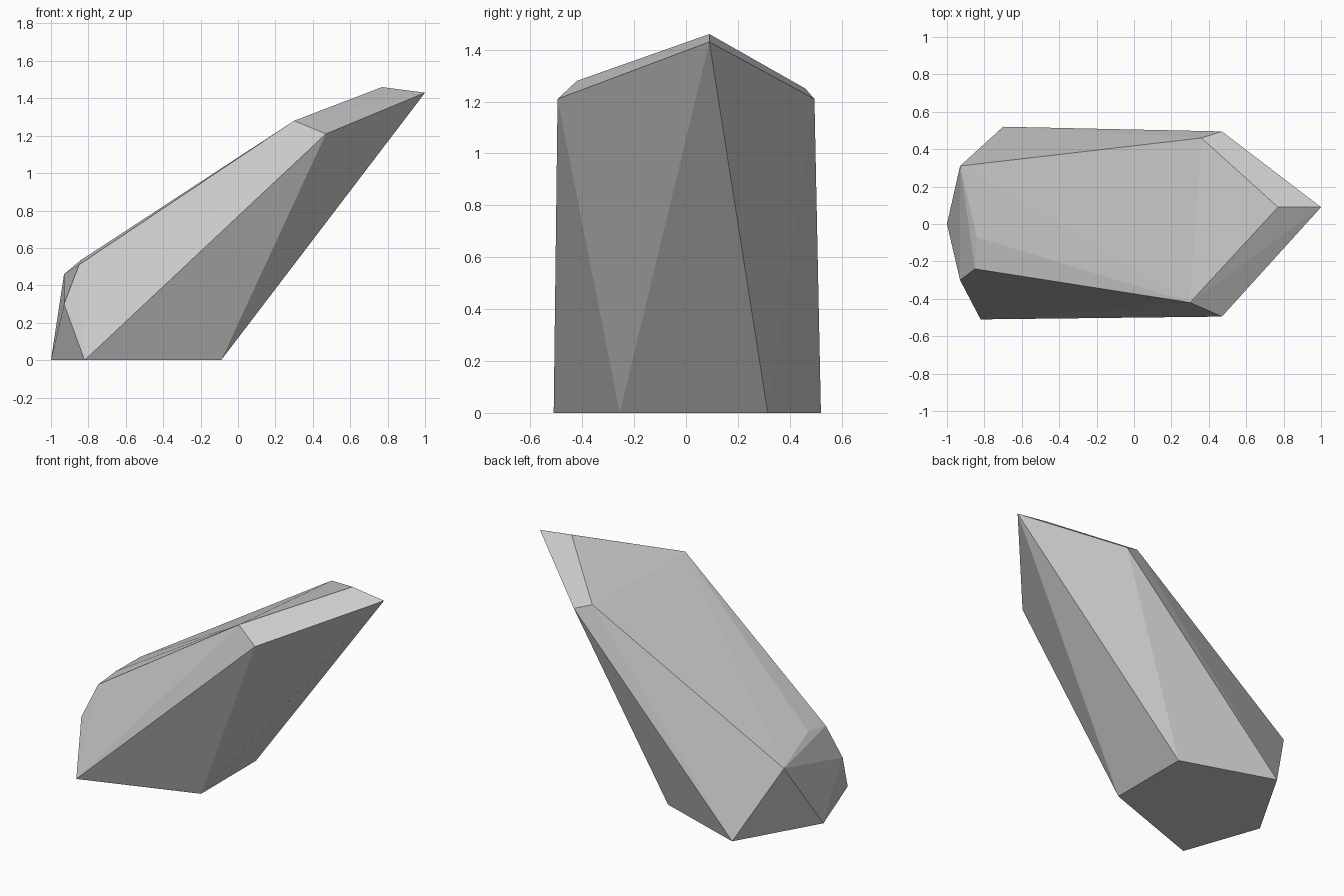
import bpy
import bmesh

default_cube = bpy.data.objects.get("Cube")
if default_cube:
    bpy.data.objects.remove(default_cube, do_unlink=True)


def flat_material(name, colour):
    material = bpy.data.materials.new(name)
    material.use_nodes = True
    material.diffuse_color = colour
    shader = material.node_tree.nodes["Principled BSDF"]
    shader.inputs["Base Color"].default_value = colour
    shader.inputs["Roughness"].default_value = 0.9
    return material


def faceted_solid(name, rings, cap, material):
    """Wrap corner rings in a convex skin and join the cap into one facet."""
    bm = bmesh.new()
    for ring in rings:
        for corner in ring:
            bm.verts.new(corner)
    cap_verts = {bm.verts.new(corner) for corner in cap}
    bmesh.ops.convex_hull(bm, input=list(bm.verts))

    # Join the triangles of the sloping top into a single flat-shaded facet
    cap_faces = [f for f in bm.faces if set(f.verts) <= cap_verts]
    inner_edges = [e for e in bm.edges
                   if len([f for f in e.link_faces if f in cap_faces]) > 1]
    bmesh.ops.dissolve_edges(bm, edges=inner_edges, use_verts=False)

    # Join triangles that lie in the ground plane
    ground = [f for f in bm.faces if all(v.co.z < 0.001 for v in f.verts)]
    ground_edges = [e for e in bm.edges
                    if len([f for f in e.link_faces if f in ground]) > 1]
    bmesh.ops.dissolve_edges(bm, edges=ground_edges, use_verts=False)
    bmesh.ops.recalc_face_normals(bm, faces=list(bm.faces))

    mesh = bpy.data.meshes.new(name)
    bm.to_mesh(mesh)
    bm.free()
    mesh.materials.append(material)
    crystal = bpy.data.objects.new(name, mesh)
    bpy.context.collection.objects.link(crystal)
    return crystal


# Five-sided foot on the ground
foot = [(-1, 0, 0), (-.82, -.51, 0), (-.09, -.255, 0),
        (-.09, .315, 0), (-.7, .52, 0)]

# Leaning shoulder where the long sides end
shoulder = [(-.93, -.3, .3), (.47, -.495, 1.21), (1, .09, 1.43),
            (.47, .495, 1.21), (-.93, .31, .46)]

# Sloping top facet, set in by a narrow bevel
top = [(-.85, -.24, .51), (.3, -.42, 1.28), (.77, .09, 1.46),
       (.36, .46, 1.25), (-.84, -.07, .535)]

stone = flat_material("stone grey", (.6, .6, .6, 1))
faceted_solid("leaning_crystal", [foot, shoulder], top, stone)
